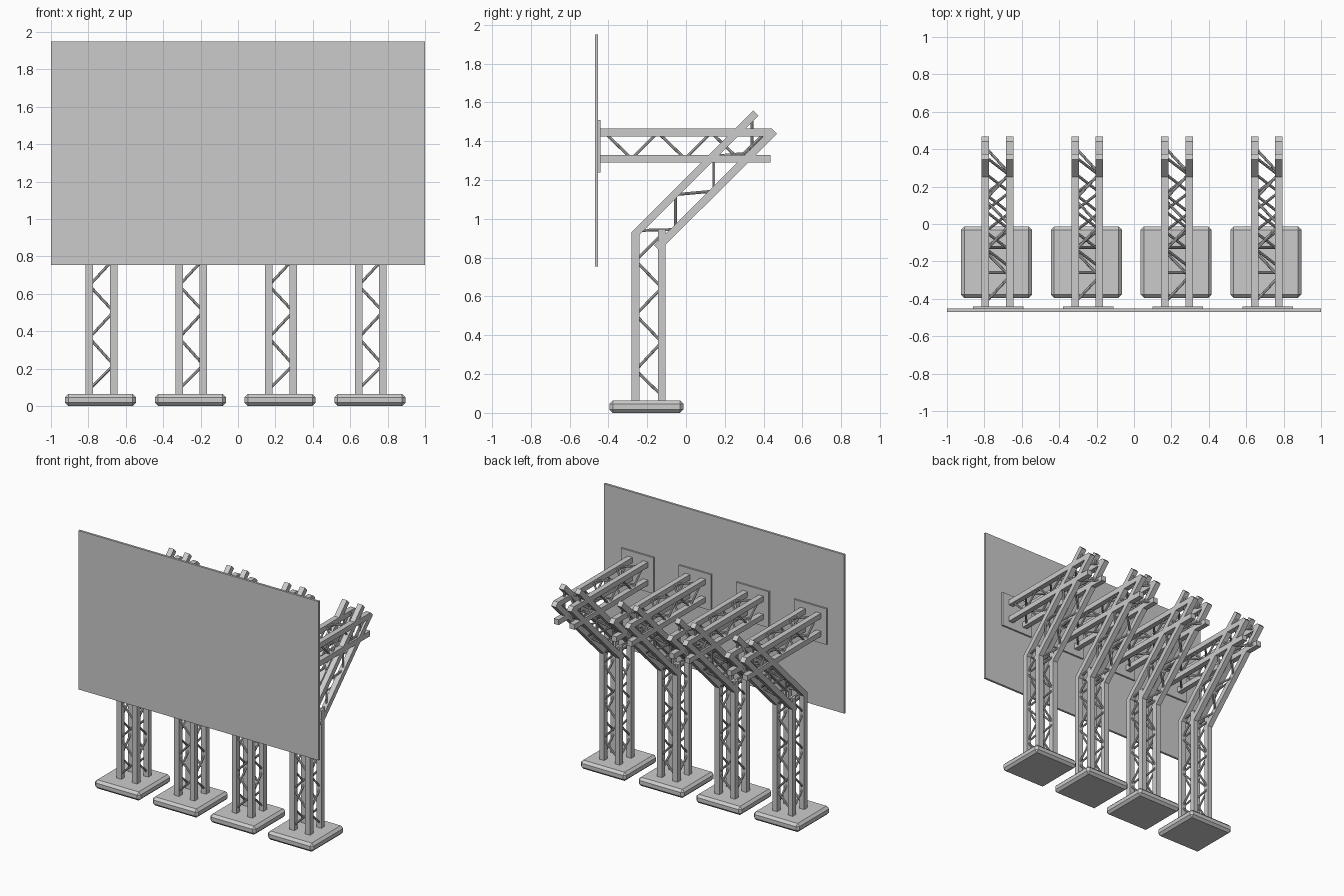
import bpy, bmesh
from mathutils import Vector, Matrix

if "Cube" in bpy.data.objects:
    bpy.data.objects.remove(bpy.data.objects["Cube"])

T = 0.04          # square tube width
H = 0.065         # half spacing of the tubes
ROD = 0.0075      # brace radius


def finish(bm, name):
    bmesh.ops.recalc_face_normals(bm, faces=bm.faces)
    me = bpy.data.meshes.new(name)
    bm.to_mesh(me)
    bm.free()
    ob = bpy.data.objects.new(name, me)
    bpy.context.collection.objects.link(ob)
    return ob


def box(name, lo, hi):
    lo, hi = Vector(lo), Vector(hi)
    bm = bmesh.new()
    bmesh.ops.create_cube(bm, size=1, matrix=Matrix.Translation((lo + hi) / 2)
                          @ Matrix.Diagonal((*(hi - lo), 1)))
    return finish(bm, name)


def tube_pair(name, cx, profile):
    """Extrude a y-z outline into a left and a right square tube."""
    bm = bmesh.new()
    for s in (-1, 1):
        x = cx + s * H
        f = bm.faces.new([bm.verts.new((x - T / 2, y, z)) for y, z in profile])
        r = bmesh.ops.extrude_face_region(bm, geom=[f])
        vs = [v for v in r["geom"] if isinstance(v, bmesh.types.BMVert)]
        bmesh.ops.translate(bm, verts=vs, vec=(T, 0, 0))
    return finish(bm, name)


def add_rod(bm, a, b):
    a, b = Vector(a), Vector(b)
    d = b - a
    m = Matrix.Translation((a + b) / 2) @ d.to_track_quat('Z', 'Y').to_matrix().to_4x4()
    bmesh.ops.create_cone(bm, cap_ends=True, segments=8, radius1=ROD, radius2=ROD,
                          depth=d.length, matrix=m)


def lattice(name, cx, side, lines, stations, flip):
    """side: y-z zigzag on both flanks; lines/stations: left-right zigzag on both chords."""
    bm = bmesh.new()
    for s in (-1, 1):
        for a, b in zip(side, side[1:]):
            add_rod(bm, (cx + s * H, *a), (cx + s * H, *b))
    for line in lines:
        pts = [(cx + (H if (i % 2) ^ flip else -H), *line(t)) for i, t in enumerate(stations)]
        for a, b in zip(pts, pts[1:]):
            add_rod(bm, a, b)
    return bm


YF, YB = -0.26, -0.125       # column tube rows
ZU, ZL = 1.445, 1.31         # arm tube rows

for i in range(4):
    cx = -0.73 + 0.48 * i
    n = f"_{i + 1}"

    # chamfered foot
    foot = box("foot" + n, (cx - 0.195, -0.395, 0), (cx + 0.185, -0.013, 0.065))
    bev = foot.modifiers.new("bevel", 'BEVEL')
    bev.width, bev.segments = 0.018, 1

    # front column tubes bending into the upper slanted tubes
    tube_pair("bent_tubes" + n, cx, [(-0.28, 0.06), (-0.24, 0.06), (-0.24, 0.917),
                                     (0.374, 1.531), (0.346, 1.559), (-0.28, 0.933)])
    # rear column tubes and lower slanted tubes
    tube_pair("rear_column_tubes" + n, cx, [(-0.145, 0.06), (-0.105, 0.06),
                                            (-0.105, 0.948), (-0.145, 0.948)])
    tube_pair("lower_slant_tubes" + n, cx, [(-0.164, 0.864), (-0.136, 0.836),
                                            (0.469, 1.438), (0.441, 1.466)])
    # horizontal arm tubes
    for nm, z, end in (("upper", ZU, 0.44), ("lower", ZL, 0.435)):
        tube_pair(f"{nm}_arm_tubes" + n, cx, [(-0.445, z - T / 2), (end, z - T / 2),
                                              (end, z + T / 2), (-0.445, z + T / 2)])

    # column braces
    st = [0.09, 0.22, 0.365, 0.505, 0.645, 0.785, 0.92]
    bm = lattice("c", cx, [((YF if k % 2 else YB), z) for k, z in enumerate(st)],
                 [lambda t: (YF, t), lambda t: (YB, t)], st, 0)
    add_rod(bm, (cx - H, YF, 0.935), (cx + H, YF, 0.935))
    finish(bm, "column_braces" + n)

    # slanted braces
    st = [-0.25, -0.055, -0.055, 0.143, 0.143, 0.34, 0.34]
    side = [(y, y + (1.0 if k % 2 else 1.18)) for k, y in enumerate(st)]
    side[0] = (-0.25, 0.94)
    finish(lattice("s", cx, side, [lambda t: (t, t + 1.18), lambda t: (t + 0.09, t + 1.09)],
                   [-0.23, -0.13, -0.03, 0.07, 0.17, 0.27], 1), "slanted_braces" + n)

    # arm braces
    st = [-0.42, -0.28, -0.145, -0.005, 0.13, 0.27, 0.41]
    finish(lattice("a", cx, [(y, ZL if k % 2 else ZU) for k, y in enumerate(st)],
                   [lambda t: (t, ZU), lambda t: (t, ZL)], st, 0), "arm_braces" + n)

    # mounting plate
    box("mount_plate" + n, (cx - 0.13, -0.457, 1.24), (cx + 0.14, -0.44, 1.51))

# display panel
box("panel", (-1, -0.47, 0.755), (1, -0.453, 1.95))
